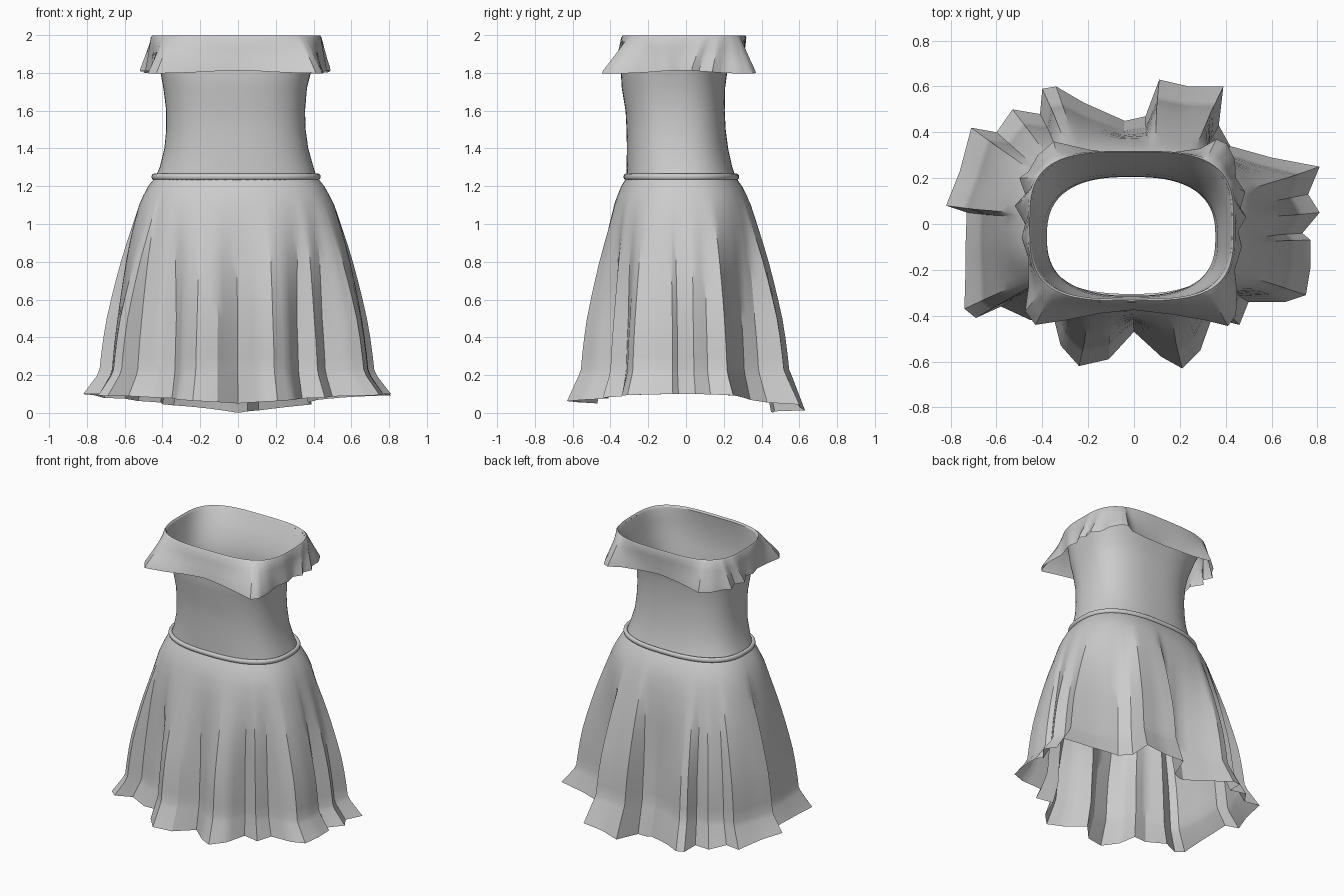
import bpy, bmesh
from math import sin, cos, atan2, pi, copysign
from mathutils import Vector

if "Cube" in bpy.data.objects:
    bpy.data.objects.remove(bpy.data.objects["Cube"])


def section(ext, n, a):
    """Point at angle a on a rounded oval with extents (x0, x1, y0, y1)."""
    x0, x1, y0, y1 = ext
    c, s = cos(a), sin(a)
    return Vector(((x0 + x1) / 2 + (x1 - x0) / 2 * copysign(abs(c) ** (2 / n), c),
                   (y0 + y1) / 2 + (y1 - y0) / 2 * copysign(abs(s) ** (2 / n), s)))


def loft(name, rings, angle, wrap=False):
    """Skin closed rings of points into a sheet."""
    bm = bmesh.new()
    rows = [[bm.verts.new(p) for p in ring] for ring in rings]
    n = len(rows[0])
    for i in range(len(rows) if wrap else len(rows) - 1):
        a, b = rows[i], rows[(i + 1) % len(rows)]
        for j in range(n):
            k = (j + 1) % n
            bm.faces.new((a[j], a[k], b[k], b[j]))
    bmesh.ops.recalc_face_normals(bm, faces=bm.faces)
    me = bpy.data.meshes.new(name)
    bm.to_mesh(me)
    bm.free()
    ob = bpy.data.objects.new(name, me)
    bpy.context.collection.objects.link(ob)
    bpy.context.view_layer.objects.active = ob
    ob.select_set(True)
    bpy.ops.object.shade_smooth_by_angle(angle=angle * pi / 180)
    ob.select_set(False)
    return ob


def subdivide(pts, k):
    """Split every side of a closed outline into k pieces."""
    pts = [Vector(p) for p in pts]
    return [p.lerp(q, i / k) for p, q in zip(pts, pts[1:] + pts[:1]) for i in range(k)]


WAIST = (-.445, .425, -.318, .268)
RIM = (-.455, .435, -.335, .315)

# Bodice: smooth fitted tube
bodice = [(1.24, (-.44, .42, -.315, .265), 2.5), (1.3, (-.415, .40, -.315, .245), 2.5),
          (1.4, (-.39, .372, -.313, .223), 2.5), (1.5, (-.38, .358, -.315, .21), 2.6),
          (1.6, (-.38, .355, -.32, .205), 2.6), (1.72, (-.395, .365, -.34, .207), 2.6),
          (1.8, (-.41, .385, -.345, .218), 2.7), (1.9, (-.43, .41, -.34, .262), 2.9),
          (1.96, (-.442, .42, -.332, .295), 3.1), (1.985, (-.447, .427, -.328, .307), 3.3)]
N = 80
loft("bodice", [[(*section(e, n, 2 * pi * j / N), z) for j in range(N)] for z, e, n in bodice], 40)

# Waistband: one thin rolled band around the waist
rings = []
for i in range(12):
    d, h = .013 * cos(2 * pi * i / 12), .017 * sin(2 * pi * i / 12)
    e = (WAIST[0] - d, WAIST[1] + d, WAIST[2] - d, WAIST[3] + d)
    rings.append([(*section(e, 2.5, 2 * pi * j / N), 1.25 + h) for j in range(N)])
loft("waistband", rings, 60, wrap=True)

# Collar ruffle: rim flaring out to a wavy lower edge
collar_edge = [(.49, .03), (.465, .07), (.485, .14), (.445, .2), (.44, .28), (.405, .35), (.36, .37),
               (.29, .33), (.15, .31), (0, .30), (-.2, .325), (-.35, .36), (-.42, .30), (-.46, .23),
               (-.50, .20), (-.475, .13), (-.52, .08), (-.475, 0), (-.49, -.06), (-.46, -.15),
               (-.46, -.27), (-.475, -.38), (-.43, -.44), (-.3, -.42), (-.15, -.39), (0, -.375),
               (.17, -.395), (.31, -.42), (.41, -.445), (.445, -.40), (.45, -.3), (.44, -.2),
               (.47, -.1), (.455, -.03)]
edge = subdivide(collar_edge, 3)
rings = []
for z, t, grow in ((1.985, 0, -.008), (1.998, 0, 0), (1.985, .08, .006), (1.93, .38, .004),
                   (1.87, .7, 0), (1.82, .96, 0), (1.805, 1, 0)):
    ring = []
    for p in edge:
        a = atan2((p.y + .03) / .40, p.x / .50)
        e = (RIM[0] - grow, RIM[1] + grow, RIM[2] - grow, RIM[3] + grow)
        q = section(e, 3.3, a).lerp(p, t)
        ring.append((q.x, q.y, z - .008 * t * cos(4 * a + pi)))
    rings.append(ring)
loft("collar_ruffle", rings, 32)

# Skirt: smooth at the waist, gathering into folds that end in a flared hem
hem_edge = [(.81, .05), (.76, .13), (.81, .25), (.6, .29), (.42, .34), (.37, .43), (.39, .60), (.24, .60),
            (.11, .63), (.05, .47), (-.04, .45), (-.22, .53), (-.34, .60), (-.40, .59), (-.41, .48),
            (-.53, .50), (-.60, .40), (-.71, .42), (-.76, .23), (-.82, .08), (-.73, .05), (-.735, -.1),
            (-.735, -.2), (-.74, -.37), (-.69, -.41), (-.58, -.36), (-.45, -.42), (-.35, -.41),
            (-.32, -.53), (-.24, -.62), (-.11, -.59), (0, -.47), (.12, -.58), (.21, -.63), (.29, -.55),
            (.34, -.41), (.46, -.44), (.50, -.34), (.66, -.34), (.75, -.31), (.77, -.19),
            (.77, -.07), (.735, -.04)]
hem = subdivide(hem_edge, 3)
# (height, spread from waist to hem, fold strength)
skirt = [(1.24, 0, 0), (1.2, .09, 0), (1.15, .17, .03), (1.1, .24, .1), (1.0, .33, .3), (.9, .415, .5),
         (.8, .49, .68), (.7, .555, .82), (.6, .615, .92), (.5, .67, 1), (.4, .715, 1), (.3, .75, 1),
         (.23, .77, 1), (.195, .81, 1), (None, 1, 1)]
rings = []
for z, t, fold in skirt:
    ring = []
    for p in hem:
        a = atan2(p.y / .62, p.x / .81)
        target = section((-.78, .78, -.59, .59), 2.3, a).lerp(p, fold)
        q = section(WAIST, 2.5, a).lerp(target, t)
        drop = .05 if a < 0 else 0
        h = drop + (.1 - drop) * abs(cos(a)) if z is None else z
        ring.append((q.x, q.y, h))
    rings.append(ring)
loft("skirt", rings, 28)
